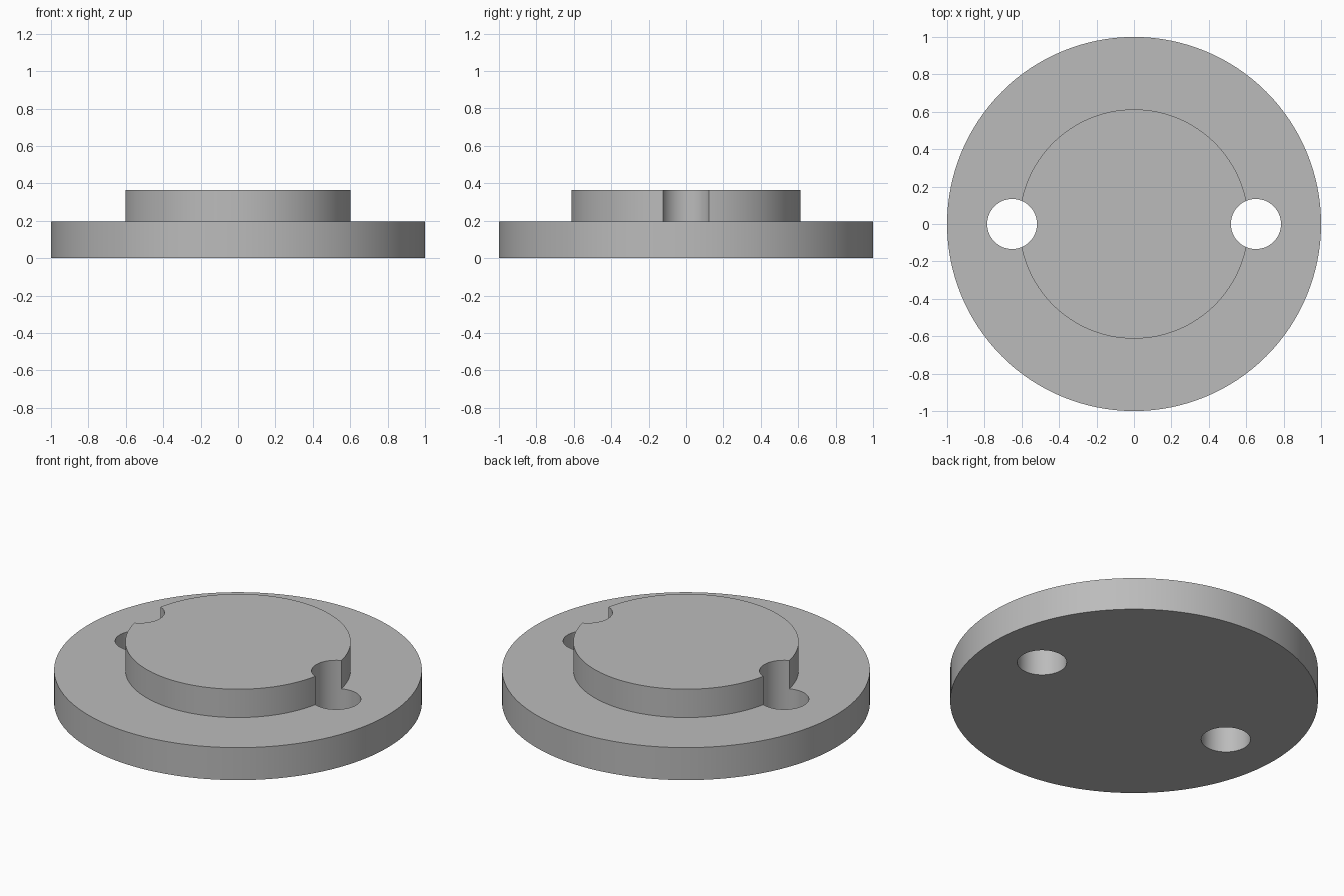
import bpy
import bmesh
from math import radians
from mathutils import Matrix, Vector

if "Cube" in bpy.data.objects:
    bpy.data.objects.remove(bpy.data.objects["Cube"], do_unlink=True)

FLANGE_R, FLANGE_TOP = 1.0, 0.195
BOSS_R, BOSS_TOP = 0.613, 0.365
HOLE_R, HOLE_X = 0.134, 0.652

grey = bpy.data.materials.new("plain grey")
grey.use_nodes = True
colour = (0.5, 0.5, 0.5, 1)
grey.diffuse_color = colour
grey.node_tree.nodes["Principled BSDF"].inputs["Base Color"].default_value = colour


def add_object(name, bm):
    mesh = bpy.data.meshes.new(name)
    bm.to_mesh(mesh)
    bm.free()
    mesh.materials.append(grey)
    obj = bpy.data.objects.new(name, mesh)
    bpy.context.collection.objects.link(obj)
    return obj


# Stepped disc: flange and raised boss turned from one profile
bm = bmesh.new()
profile = [(0, 0), (FLANGE_R, 0), (FLANGE_R, FLANGE_TOP),
           (BOSS_R, FLANGE_TOP), (BOSS_R, BOSS_TOP), (0, BOSS_TOP)]
verts = [bm.verts.new((r, 0, z)) for r, z in profile]
edges = [bm.edges.new(pair) for pair in zip(verts, verts[1:])]
bmesh.ops.spin(bm, geom=verts + edges, cent=(0, 0, 0), axis=(0, 0, 1),
               angle=radians(360), steps=128)
bmesh.ops.remove_doubles(bm, verts=bm.verts, dist=0.0001)
bmesh.ops.recalc_face_normals(bm, faces=bm.faces)
# Merge the flat wedges into clean faces
bmesh.ops.dissolve_limit(bm, angle_limit=radians(0.5),
                         verts=bm.verts, edges=bm.edges)
disc = add_object("stepped_disc", bm)

# Two bolt holes that pass through the flange and bite into the boss
bpy.context.view_layer.objects.active = disc
disc.select_set(True)
for side, x in (("left", HOLE_X), ("right", -HOLE_X)):
    bm = bmesh.new()
    bmesh.ops.create_cone(bm, cap_ends=True, segments=64, radius1=HOLE_R,
                          radius2=HOLE_R, depth=1,
                          matrix=Matrix.Translation(Vector((x, 0, 0.2))))
    cutter = add_object(side + "_hole_cutter", bm)
    cutter.hide_render = True
    cut = disc.modifiers.new(side + "_hole", "BOOLEAN")
    cut.operation = "DIFFERENCE"
    cut.solver = "EXACT"
    cut.object = cutter
    bpy.ops.object.modifier_apply(modifier=cut.name)
    bpy.data.objects.remove(cutter, do_unlink=True)

bpy.ops.object.shade_smooth_by_angle(angle=radians(30))
